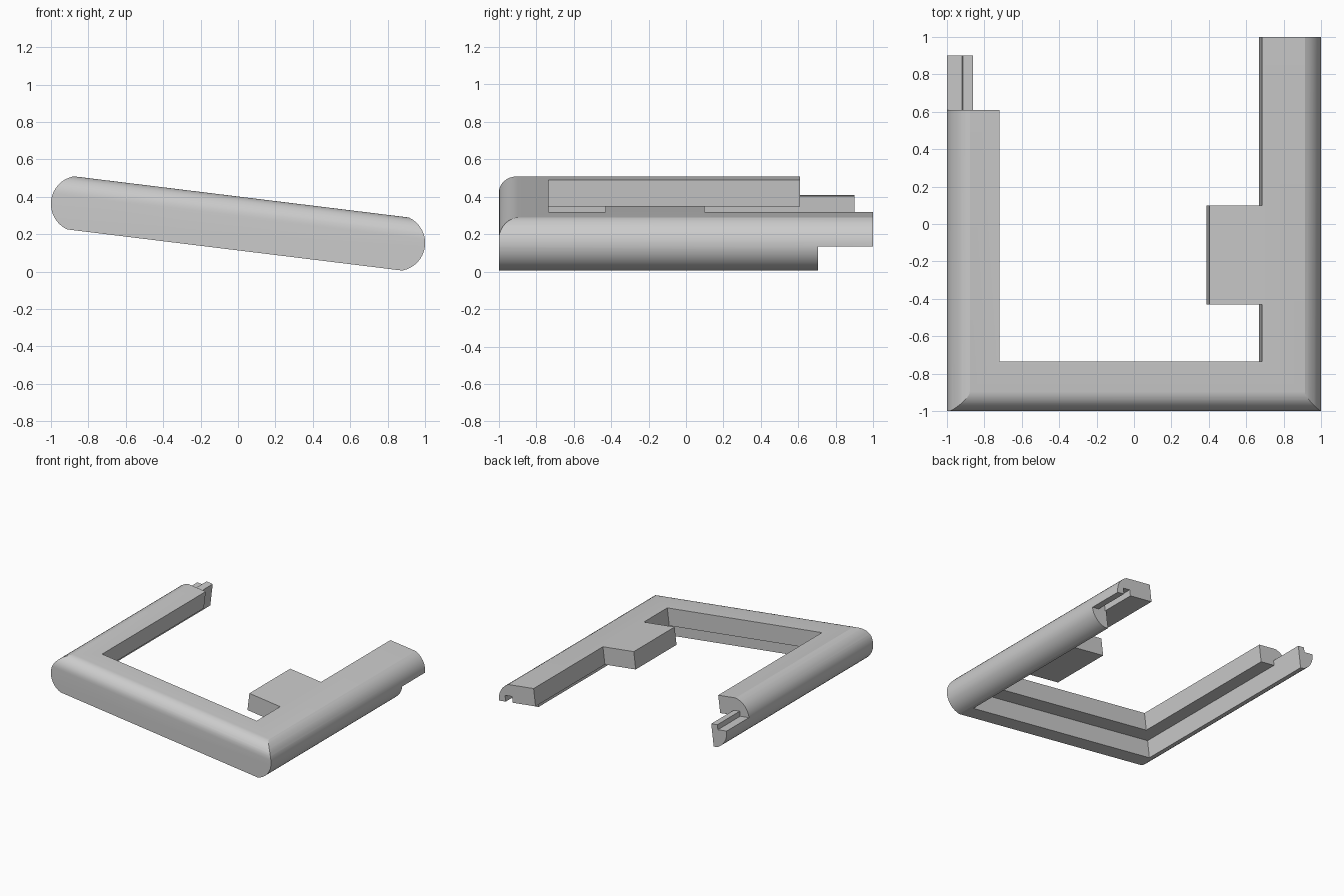
import bpy, bmesh, math
from mathutils import Vector

if "Cube" in bpy.data.objects:
    bpy.data.objects.remove(bpy.data.objects["Cube"], do_unlink=True)

TILT = math.radians(7)
HALF = 0.143      # half thickness of the frame
INNER = 0.871     # inner side of the lower wall

grey = bpy.data.materials.new("plain_grey")
grey.use_nodes = True
grey.diffuse_color = (0.6, 0.6, 0.6, 1)
grey.node_tree.nodes["Principled BSDF"].inputs["Base Color"].default_value = (0.6, 0.6, 0.6, 1)


def prism(name, points, sweep):
    """Extrude a closed 3D outline along a vector."""
    bm = bmesh.new()
    face = bm.faces.new([bm.verts.new(p) for p in points])
    new = bmesh.ops.extrude_face_region(bm, geom=[face])["geom"]
    bmesh.ops.translate(bm, vec=Vector(sweep),
                        verts=[g for g in new if isinstance(g, bmesh.types.BMVert)])
    bmesh.ops.recalc_face_normals(bm, faces=bm.faces)
    mesh = bpy.data.meshes.new(name)
    bm.to_mesh(mesh)
    bm.free()
    mesh.materials.append(grey)
    obj = bpy.data.objects.new(name, mesh)
    bpy.context.collection.objects.link(obj)
    return obj


def box(x, y, z):
    outline = [(x[0], y[0], z[0]), (x[1], y[0], z[0]), (x[1], y[1], z[0]), (x[0], y[1], z[0])]
    return prism("cutter", outline, (0, 0, z[1] - z[0]))


def combine(target, tool, operation):
    mod = target.modifiers.new("shape", "BOOLEAN")
    mod.operation, mod.object, mod.solver = operation, tool, "EXACT"
    bpy.context.view_layer.objects.active = target
    bpy.ops.object.modifier_apply(modifier=mod.name)
    bpy.data.objects.remove(tool, do_unlink=True)


# Tray outline with a bulging arc on each side
radius, steps = 0.15, 16
reach = math.asin(HALF / radius)
arc = [reach * (2 * i / steps - 1) for i in range(steps + 1)]
right_arc = [(0.857 + radius * math.cos(a), -1, radius * math.sin(a)) for a in arc]
left_arc = [(-x, y, -z) for x, y, z in right_arc]
frame = prism("tilted_frame", right_arc + left_arc, (0, 2, 0))

# Front edge rounded along the top only
r = 0.105
front = [(-2, r - 1 - r * math.cos(a), HALF - r + r * math.sin(a))
         for a in [math.pi / 2 * i / 10 for i in range(11)]]
front += [(-2, 2, HALF), (-2, 2, -HALF), (-2, -1, -HALF)]
# push the coincident flat sides outward so only the rounding trims the frame
front = [(x, y, z * 1.0 if abs(z) < HALF else math.copysign(HALF + 0.0001, z)) for x, y, z in front]
combine(frame, prism("front_rounding", front, (4, 0, 0)), "INTERSECT")

BACK, DEEP = 2, 1
cuts = [
    # central opening, leaving a square tab on the left arm
    ((-0.743, 0.39), (-0.735, BACK), (-DEEP, DEEP)),
    ((0.3, 0.672), (-0.735, -0.43), (-DEEP, DEEP)),
    ((0.3, 0.672), (0.10, BACK), (-DEEP, DEEP)),
    # hollow under the upper slab
    ((-INNER, INNER), (-INNER, BACK), (-DEEP, 0)),
    # right arm: shortened slab, tongue with a ridge
    ((-DEEP * 2, -0.927), (0.61, BACK), (0, DEEP)),
    ((-0.95, -0.6), (0.61, BACK), (0.04, DEEP)),
    ((-INNER, -0.6), (0.61, BACK), (-0.01, DEEP)),
    ((-DEEP * 2, -0.6), (0.90, BACK), (-DEEP, DEEP)),
    # left arm: shortened lower wall, groove for the ridge
    ((0.6, DEEP * 2), (0.705, BACK), (-DEEP, 0)),
    ((INNER + 0.01, 0.945), (0.705, BACK), (-0.05, 0.05)),
]
for x, y, z in cuts:
    combine(frame, box(x, y, z), "DIFFERENCE")

# Lean the whole frame sideways onto the ground
frame.rotation_euler = (0, TILT, 0)
frame.location = (0, 0, 0.2575)
bpy.ops.object.select_all(action="DESELECT")
frame.select_set(True)
bpy.context.view_layer.objects.active = frame
bpy.ops.object.shade_smooth_by_angle(angle=math.radians(15))
